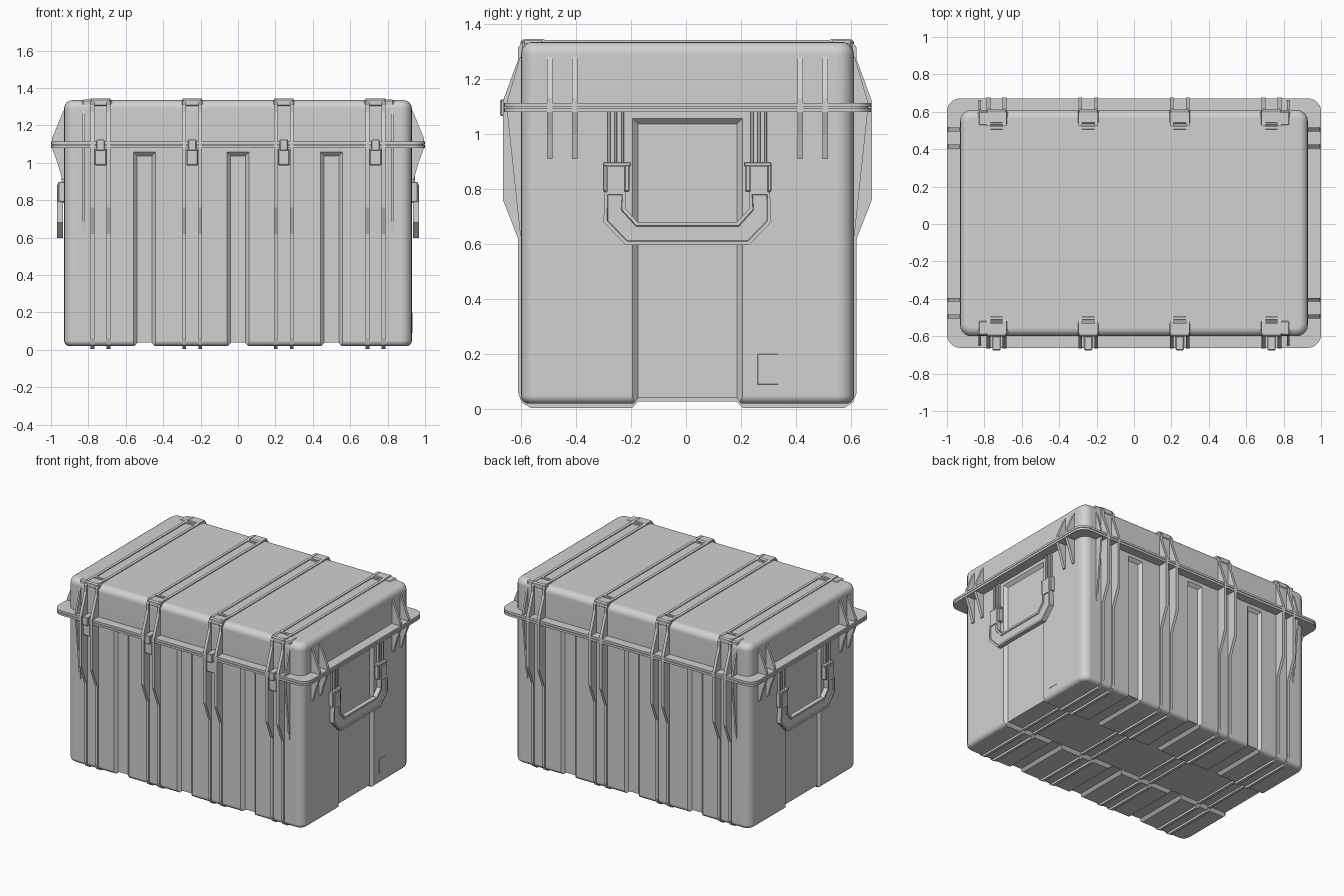
import bpy, bmesh
from mathutils import Vector

cube = bpy.data.objects.get("Cube")
if cube:
    bpy.data.objects.remove(cube, do_unlink=True)

grey = bpy.data.materials.new("light_grey_plastic")
grey.use_nodes = True
GREY = (0.64, 0.64, 0.64, 1)
grey.diffuse_color = GREY
grey.node_tree.nodes["Principled BSDF"].inputs["Base Color"].default_value = GREY

YC = 0.005   # body centre in y
HX, HY = 0.93, 0.605


def finish(name, bm):
    bmesh.ops.recalc_face_normals(bm, faces=bm.faces)
    mesh = bpy.data.meshes.new(name)
    bm.to_mesh(mesh)
    bm.free()
    mesh.materials.append(grey)
    ob = bpy.data.objects.new(name, mesh)
    bpy.context.collection.objects.link(ob)
    return ob


def smooth(ob):
    """Smooth the fillets while the broad faces stay flat."""
    bpy.ops.object.select_all(action='DESELECT')
    ob.select_set(True)
    bpy.context.view_layer.objects.active = ob
    bpy.ops.object.shade_smooth_by_angle(angle=0.6)
    mod = ob.modifiers.new("flat_faces", 'WEIGHTED_NORMAL')
    mod.keep_sharp = True


def cube_bm(lo, hi):
    bm = bmesh.new()
    bmesh.ops.create_cube(bm, size=1)
    for v in bm.verts:
        v.co = Vector([l if c < 0 else h for c, l, h in zip(v.co, lo, hi)])
    return bm


def box(name, lo, hi, bevel=0.004):
    bm = cube_bm([min(a, b) for a, b in zip(lo, hi)], [max(a, b) for a, b in zip(lo, hi)])
    bmesh.ops.bevel(bm, geom=bm.edges[:], offset=bevel, segments=1, affect='EDGES')
    return finish(name, bm)


def rounded_box(name, hx, hy, z0, z1, corner, rim=0, rim_z=None):
    """Box with rounded upright corners and, if asked, one rounded rim."""
    bm = cube_bm((-hx, YC - hy, z0), (hx, YC + hy, z1))
    upright = [e for e in bm.edges if abs(e.verts[0].co.z - e.verts[1].co.z) > 1e-4]
    bmesh.ops.bevel(bm, geom=upright, offset=corner, segments=5, profile=0.5, affect='EDGES')
    if rim:
        loop = [e for e in bm.edges if all(abs(v.co.z - rim_z) < 1e-4 for v in e.verts)]
        bmesh.ops.bevel(bm, geom=loop, offset=rim, segments=4, profile=0.5, affect='EDGES')
    return finish(name, bm)


def prism(name, pts, axis, a, b, inset=0):
    """Extrude a 2D outline from a to b along x or y; optionally recess the end."""
    bm = bmesh.new()
    def place(p, t):
        return (t, p[0], p[1]) if axis == 'x' else (p[0], t, p[1])
    face = bm.faces.new([bm.verts.new(place(p, a)) for p in pts])
    ext = bmesh.ops.extrude_face_region(bm, geom=[face])["geom"]
    step = Vector(place((0, 0), b - a))
    for v in ext:
        if isinstance(v, bmesh.types.BMVert):
            v.co += step
    bmesh.ops.recalc_face_normals(bm, faces=bm.faces)
    if inset:
        cap = [f for f in ext if isinstance(f, bmesh.types.BMFace)]
        bmesh.ops.inset_region(bm, faces=cap, thickness=inset, depth=0)
        bmesh.ops.inset_region(bm, faces=cap, thickness=0.003, depth=-0.006)
    return finish(name, bm)


def cut_groove(target, lo, hi, axis, floor_high):
    """Cut a groove whose walls slope in towards its floor."""
    bm = cube_bm(lo, hi)
    mid = [(l + h) / 2 for l, h in zip(lo, hi)]
    for v in bm.verts:
        if (v.co[axis] > mid[axis]) == floor_high:
            for k in range(3):
                if k != axis:
                    v.co[k] += 0.04 if v.co[k] < mid[k] else -0.04
    cutter = finish("groove_cutter", bm)
    cutter.hide_render = True
    mod = target.modifiers.new("groove", 'BOOLEAN')
    mod.object, mod.operation, mod.solver = cutter, 'DIFFERENCE', 'MANIFOLD'
    bpy.context.view_layer.objects.active = target
    bpy.ops.object.modifier_apply(modifier=mod.name)
    bpy.data.objects.remove(cutter, do_unlink=True)


# Main shell, lid and the two halves of the flange
body = rounded_box("body", HX, HY, 0.02, 1.09, 0.06, 0.03, 0.02)
smooth(rounded_box("lid", HX, HY, 1.1, 1.335, 0.06, 0.045, 1.335))
smooth(rounded_box("lower_flange", 1.0, 0.667, 1.08, 1.095, 0.07))
smooth(rounded_box("upper_flange", 1.0, 0.667, 1.098, 1.113, 0.07))
smooth(rounded_box("flange_seal", 0.99, 0.657, 1.09, 1.1, 0.07))

# Channel along the underside, end panels, then grooves front, back and below
D = 0.02
cut_groove(body, (-1.2, YC - 0.217, -0.002), (1.2, YC + 0.217, 0.041), 2, True)
cut_groove(body, (HX - D, YC - 0.22, -0.2), (HX + D, YC + 0.22, 1.077), 0, False)
cut_groove(body, (-HX - D, YC - 0.22, -0.2), (-HX + D, YC + 0.22, 1.077), 0, True)
for x in (-0.5, 0, 0.5):
    cut_groove(body, (x - 0.08, YC - HY - D, -0.2), (x + 0.08, YC - HY + D, 1.077), 1, True)
    cut_groove(body, (x - 0.08, YC + HY - D, -0.2), (x + 0.08, YC + HY + D, 1.077), 1, False)
    cut_groove(body, (x - 0.077, -1, -0.001), (x + 0.077, 1, 0.039), 2, True)
smooth(body)

# Ribs running right round the case in pairs
half = [(0.18, 0.028), (0.2, 0.005), (0.57, 0.005), (0.602, 0.025), (0.615, 0.06),
        (0.615, 0.62), (0.67, 0.76), (0.67, 1.12), (0.615, 1.27), (0.615, 1.315),
        (0.59, 1.345), (0.525, 1.345), (0.515, 1.341)]
outline = [(YC + y, z) for y, z in half] + [(YC - y, z) for y, z in reversed(half)]
for x in (-0.735, -0.245, 0.245, 0.735):
    for s in (-1, 1):
        prism("rib", outline, 'x', x + s * 0.043 - 0.01, x + s * 0.043 + 0.01)
        box("lid_crossbar", (x - 0.04, YC + s * 0.5, 1.32), (x + 0.04, YC + s * 0.518, 1.341), 0.002)
        # Strap joining each pair, with a wider pad towards the case corners
        box("lid_strap", (x - 0.055, YC + s * 0.53, 1.3), (x + 0.055, YC + s * 0.606, 1.343), 0.008)
        if abs(x) > 0.5:
            out = 1 if x > 0 else -1
            box("corner_pad", (x - out * 0.06, YC + s * 0.52, 1.3),
                (x + out * 0.098, YC + s * 0.6, 1.339), 0.008)
    # Front latch
    box("latch_body", (x - 0.032, -0.66, 0.985), (x + 0.032, -0.58, 1.075), 0.006)
    box("latch_hook", (x - 0.022, -0.675, 1.065), (x + 0.022, -0.6, 1.125))

# Tapered gussets near the corners
for s in (-1, 1):
    for x in (-0.825, 0.825):
        prism("front_gusset" if s < 0 else "back_gusset",
              [(YC + s * y, z) for y, z in ((0.58, 0.63), (0.607, 0.63), (0.655, 1.08),
                                            (0.655, 1.12), (0.608, 1.28), (0.58, 1.28))],
              'x', x - 0.006, x + 0.006)
    for y in (-0.5, -0.41, 0.41, 0.5):
        prism("side_gusset", [(s * px, z) for px, z in
                              ((0.9, 0.91), (0.94, 0.91), (0.965, 1.0), (0.995, 1.08),
                               (0.995, 1.13), (0.933, 1.28), (0.9, 1.28))],
              'y', YC + y - 0.01, YC + y + 0.01)

# Drop handle with its hinge blocks on each end
grip = [(0.3, 0.79), (0.305, 0.68), (0.225, 0.597), (-0.225, 0.597), (-0.305, 0.68),
        (-0.3, 0.79), (-0.225, 0.79), (-0.225, 0.73), (-0.18, 0.68), (0.18, 0.68),
        (0.225, 0.73), (0.225, 0.79)]
for s in (-1, 1):
    prism("handle_grip", [(YC + y, z) for y, z in grip], 'x', s * 0.935, s * 0.967, 0.014)
    for t in (-1, 1):
        box("handle_arm", (s * 0.925, YC + t * 0.225, 0.785), (s * 0.967, YC + t * 0.295, 0.885))
        for a, b in ((0.21, 0.235), (0.285, 0.306)):
            box("hinge_cheek", (s * 0.92, YC + t * a, 0.79), (s * 0.96, YC + t * b, 0.895))
        box("hinge_bar", (s * 0.92, YC + t * 0.205, 0.882), (s * 0.962, YC + t * 0.306, 0.898))
        for y in (0.235, 0.26, 0.285):
            box("hinge_rib", (s * 0.92, YC + t * y - 0.005, 0.89),
                (s * 0.945, YC + t * y + 0.005, 1.085), 0.002)

# Shallow label panel on one end
box("label_panel", (0.925, 0.26, 0.09), (0.932, 0.335, 0.2), 0.001)
